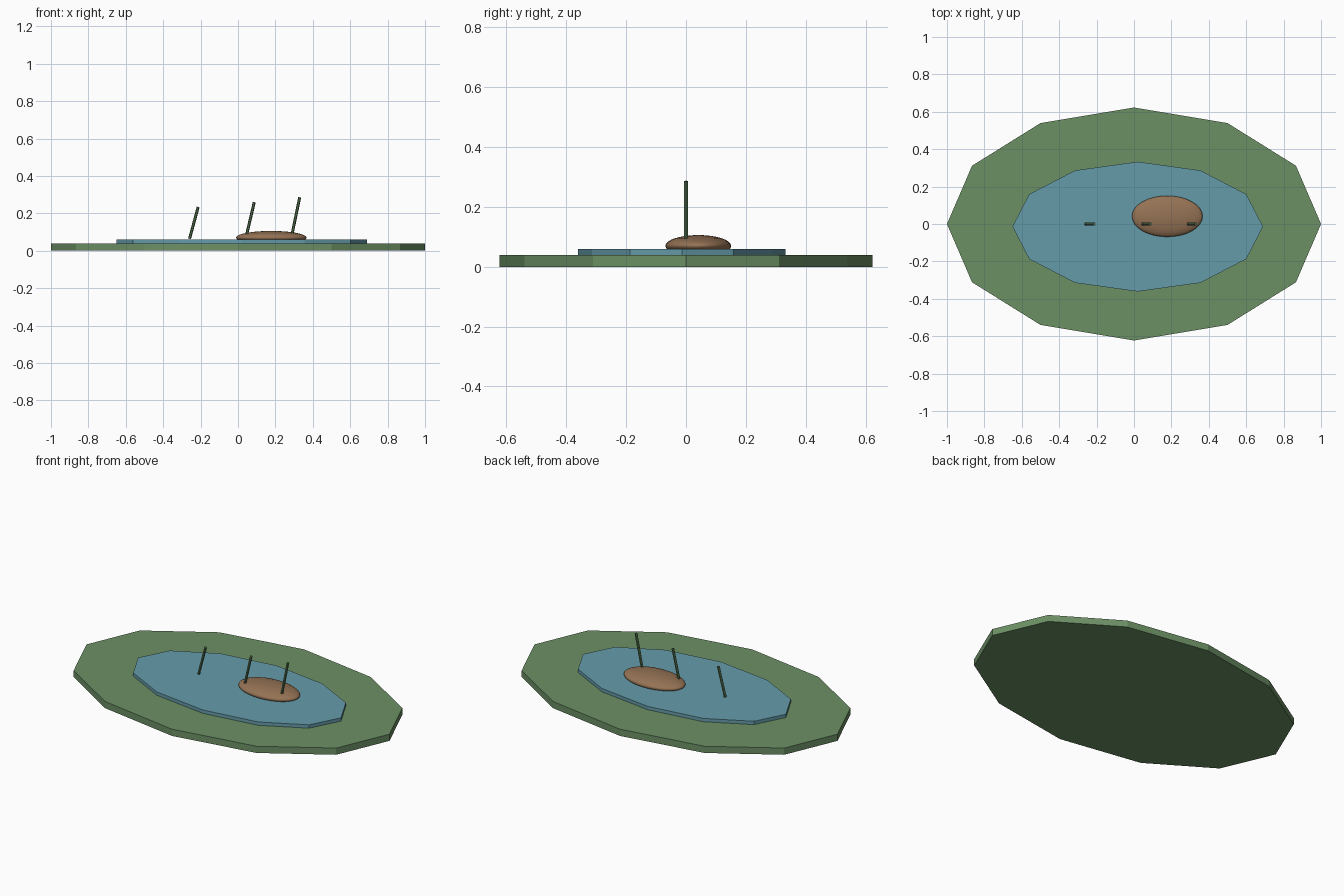
import bpy
from math import pi
from mathutils import Vector

if "Cube" in bpy.data.objects:
    bpy.data.objects.remove(bpy.data.objects["Cube"])


def material(name, rgb):
    m = bpy.data.materials.new(name)
    m.diffuse_color = (*rgb, 1)
    m.use_nodes = True
    m.node_tree.nodes["Principled BSDF"].inputs["Base Color"].default_value = m.diffuse_color
    return m


GREEN = material("grass", (0.15, 0.28, 0.13))
BLUE = material("water", (0.13, 0.33, 0.40))
BROWN = material("mud", (0.30, 0.17, 0.09))
REED = material("reed_green", (0.09, 0.17, 0.08))


def finish(name, mat):
    ob = bpy.context.object
    ob.name = name
    ob.data.materials.append(mat)
    return ob


def slab(name, x, y, rx, ry, z0, z1, mat):
    # twelve-sided elliptical plate
    bpy.ops.mesh.primitive_cylinder_add(vertices=12, radius=1, depth=1,
                                        location=(x, y, (z0 + z1) / 2))
    finish(name, mat).scale = (rx, ry, z1 - z0)


def reed(name, start, end, mat):
    a, b = Vector(start), Vector(end)
    bpy.ops.mesh.primitive_cylinder_add(vertices=6, radius=0.008,
                                        depth=(b - a).length, location=(a + b) / 2)
    ob = finish(name, mat)
    ob.rotation_euler = (b - a).to_track_quat('Z', 'Y').to_euler()


# Bank and pond
slab("grass_bank", 0, 0, 1.0, 0.623, 0, 0.04, GREEN)
slab("pond_water", 0.02, -0.014, 0.67, 0.347, 0.04, 0.06, BLUE)

# Mud mound
bpy.ops.mesh.primitive_uv_sphere_add(segments=32, ring_count=16, radius=1,
                                     location=(0.178, 0.041, 0.07))
finish("mud_mound", BROWN).scale = (0.189, 0.11, 0.036)
bpy.ops.object.shade_smooth()

# Leaning reeds
for i, (x, top) in enumerate([(-0.259, 0.234), (0.041, 0.26), (0.284, 0.286)]):
    reed(f"reed_{i + 1}", (x, 0, 0.064), (x + 0.046, 0, top), REED)
